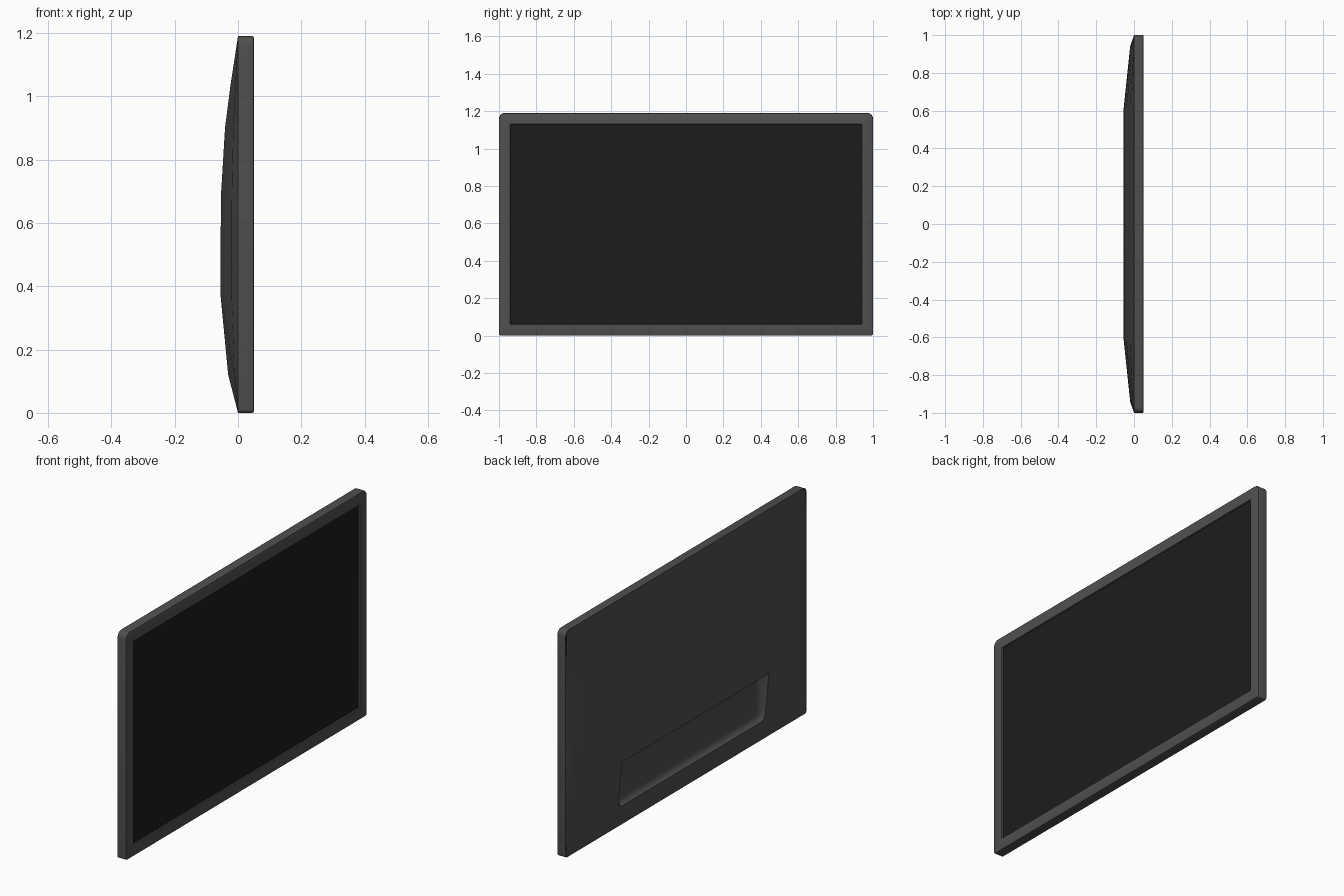
import bpy, bmesh, math

if "Cube" in bpy.data.objects:
    bpy.data.objects.remove(bpy.data.objects["Cube"])

H = 1.19  # panel height


def material(name, v):
    m = bpy.data.materials.new(name)
    m.diffuse_color = (v, v, v, 1)
    m.use_nodes = True
    m.node_tree.nodes["Principled BSDF"].inputs["Base Color"].default_value = m.diffuse_color
    return m


def finish(name, bm, mat, angle):
    bmesh.ops.remove_doubles(bm, verts=bm.verts, dist=1e-5)
    bmesh.ops.recalc_face_normals(bm, faces=bm.faces)
    me = bpy.data.meshes.new(name)
    bm.to_mesh(me)
    bm.free()
    ob = bpy.data.objects.new(name, me)
    bpy.context.collection.objects.link(ob)
    me.materials.append(mat)
    bpy.ops.object.select_all(action='DESELECT')
    ob.select_set(True)
    bpy.context.view_layer.objects.active = ob
    bpy.ops.object.shade_smooth_by_angle(angle=math.radians(angle))
    return ob


def outline(w, z0, z1, r_top, r_bot, n=5):
    """Rounded rectangle in (y, z), counter-clockwise from the top right."""
    pts = []
    for k, (sy, sz) in enumerate([(1, 1), (-1, 1), (-1, -1), (1, -1)]):
        r = r_top if sz > 0 else r_bot
        cz = z1 - r if sz > 0 else z0 + r
        for i in range(n + 1):
            a = math.radians(90 * (k + i / n))
            pts.append((sy * (w - r) + r * math.cos(a), cz + r * math.sin(a)))
    return pts


def skin(bm, rings):
    """Join closed vertex rings of equal length with quads."""
    for a, b in zip(rings, rings[1:]):
        for i in range(len(a)):
            j = (i + 1) % len(a)
            bm.faces.new((a[i], a[j], b[j], b[i]))


def ring(bm, x, pts):
    return [bm.verts.new((x, y, z)) for y, z in pts]


frame_mat = material("frame_grey", 0.08)
screen_mat = material("screen_black", 0.012)

# Frame: rounded rim, softened front edge, bezel and step down to the screen
bm = bmesh.new()
skin(bm, [ring(bm, x, outline(1 - d, d, H - d, rt, rb)) for x, d, rt, rb in [
    (0, 0, .03, .012), (.045, 0, .03, .012), (.0485, .0015, .029, .011),
    (.05, .005, .026, .008), (.05, .06, .002, .002), (.043, .062, .002, .002)]])
finish("frame", bm, frame_mat, 35)

# Screen: flat panel just behind the bezel
bm = bmesh.new()
bm.faces.new(ring(bm, .0435, [(-.94, .06), (.94, .06), (.94, H - .06), (-.94, H - .06)]))
screen = finish("screen", bm, screen_mat, 30)

# Back shell: bulge = vertical profile times horizontal profile
rows = [(0, 0), (.12, .031), (.37, .055), (.55, .055), (.7, .053),
        (.9, .041), (1.04, .023), (H, 0)]
cols = [(-1, 0), (-.94, .37), (-.61, 1), (.61, 1), (.94, .37), (1, 0)]
bm = bmesh.new()
grid = []
for z, d in rows:
    line = []
    for y, f in cols:
        yy, zz = y, z
        if abs(y) == 1 and z in (0, H):  # follow the rounded frame corners
            c = .009 if z else .0035
            yy, zz = y * (1 - c), (z - c if z else c)
        line.append(bm.verts.new((-d * f, yy, zz)))
    grid.append(line)
for r in range(len(rows) - 1):
    for c in range(len(cols) - 1):
        if (r, c) != (1, 2):
            bm.faces.new((grid[r][c], grid[r][c + 1], grid[r + 1][c + 1], grid[r + 1][c]))

# Connector recess: rounded lower corners, sloped walls, flat floor
def slope(z):
    return -(.031 + (z - .12) / .25 * .024)

mouth_pts = outline(.61, .12, .37, .0005, .035)
mouth = [bm.verts.new((slope(z), y, z)) for y, z in mouth_pts]
rings = [mouth]
for t, d in [(.35, .006), (.7, .014), (.92, .026), (1, .04)]:
    pts = outline(.61 - d, .12 + d, .37, .0005, .035)
    rings.append([bm.verts.new((slope(mz) * (1 - t) - .008 * t, y, z))
                  for (y, z), (my, mz) in zip(pts, mouth_pts)])
skin(bm, rings)
bm.faces.new(rings[-1])
for k, corner in [(2, grid[1][2]), (3, grid[1][3])]:  # fill outside the rounded corners
    arc = mouth[k * 6:k * 6 + 6]
    for a, b in zip(arc, arc[1:]):
        bm.faces.new((corner, a, b))
finish("back_shell", bm, frame_mat, 32)
